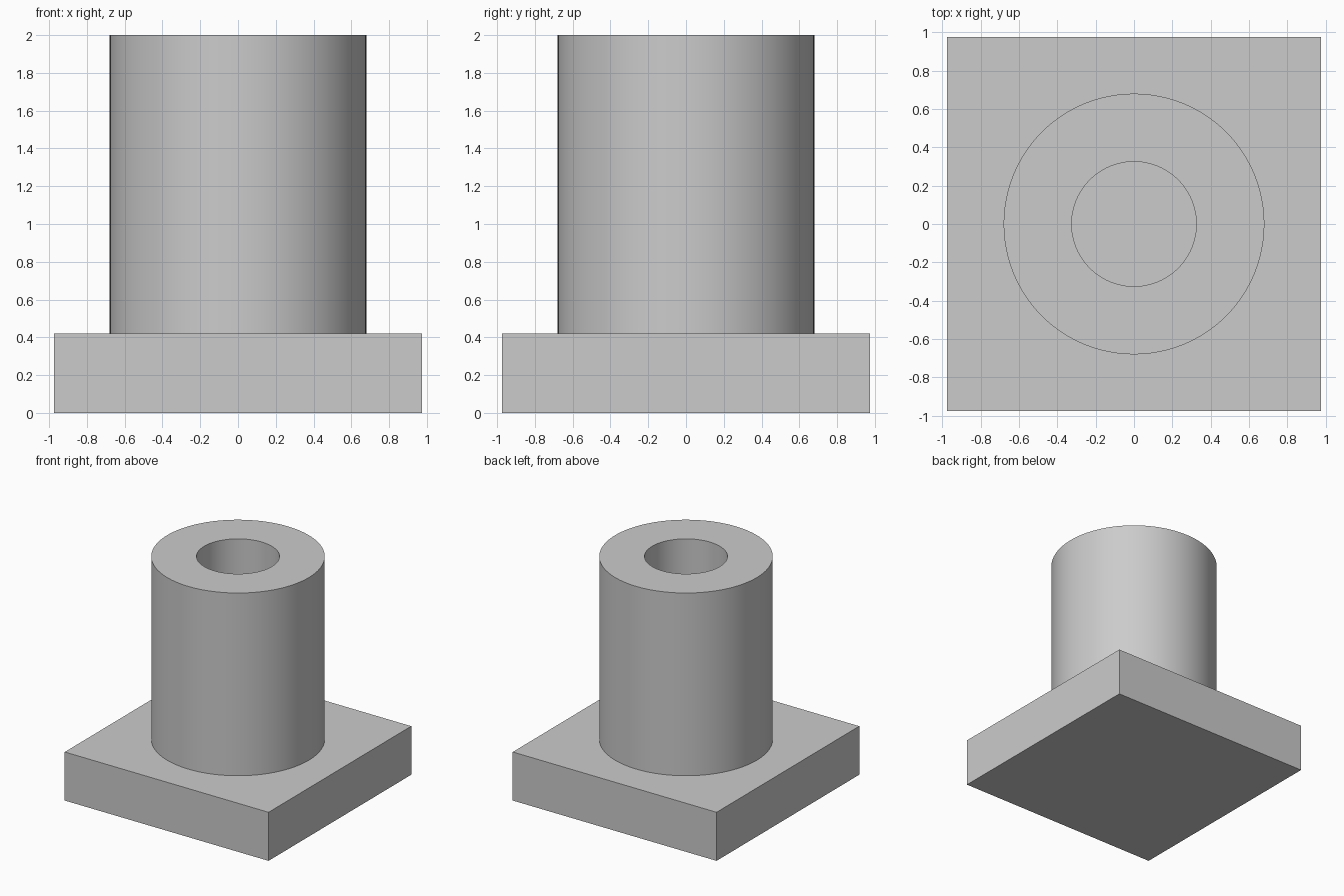
import bpy, bmesh, math

cube = bpy.data.objects.get("Cube")
if cube:
    bpy.data.objects.remove(cube, do_unlink=True)

HALF_WIDTH = 0.975
BASE_TOP = 0.42
TOP = 2.0
OUTER, INNER = 0.68, 0.325
SIDES = 96

grey = bpy.data.materials.new("plain grey")
grey.use_nodes = True
colour = (0.6, 0.6, 0.6, 1)
grey.diffuse_color = colour
grey.node_tree.nodes["Principled BSDF"].inputs["Base Color"].default_value = colour


def add_object(name, bm):
    bmesh.ops.recalc_face_normals(bm, faces=bm.faces)
    mesh = bpy.data.meshes.new(name)
    bm.to_mesh(mesh)
    bm.free()
    mesh.materials.append(grey)
    obj = bpy.data.objects.new(name, mesh)
    bpy.context.collection.objects.link(obj)
    return obj


# Square base plate, whose top also closes the bore
bm = bmesh.new()
bmesh.ops.create_cube(bm, size=1)
for v in bm.verts:
    v.co.x *= 2 * HALF_WIDTH
    v.co.y *= 2 * HALF_WIDTH
    v.co.z = BASE_TOP if v.co.z > 0 else 0
add_object("base_plate", bm)

# Hollow column, turned from the profile of its wall
bm = bmesh.new()
profile = [(OUTER, BASE_TOP), (OUTER, TOP), (INNER, TOP), (INNER, BASE_TOP)]
verts = [bm.verts.new((r, 0, z)) for r, z in profile]
edges = [bm.edges.new(verts[i:i + 2]) for i in range(3)]
edges.append(bm.edges.new((verts[3], verts[0])))
bmesh.ops.spin(bm, geom=verts + edges, cent=(0, 0, 0), axis=(0, 0, 1),
               angle=2 * math.pi, steps=SIDES, use_merge=True)
bmesh.ops.remove_doubles(bm, verts=bm.verts, dist=0.0001)
bmesh.ops.recalc_face_normals(bm, faces=bm.faces)
# The underside is hidden against the plate
underside = [f for f in bm.faces if f.calc_center_median().z < BASE_TOP + 0.001]
bmesh.ops.delete(bm, geom=underside, context="FACES")
column = add_object("hollow_column", bm)

bpy.ops.object.select_all(action="DESELECT")
column.select_set(True)
bpy.context.view_layer.objects.active = column
bpy.ops.object.shade_smooth_by_angle(angle=math.radians(30))
